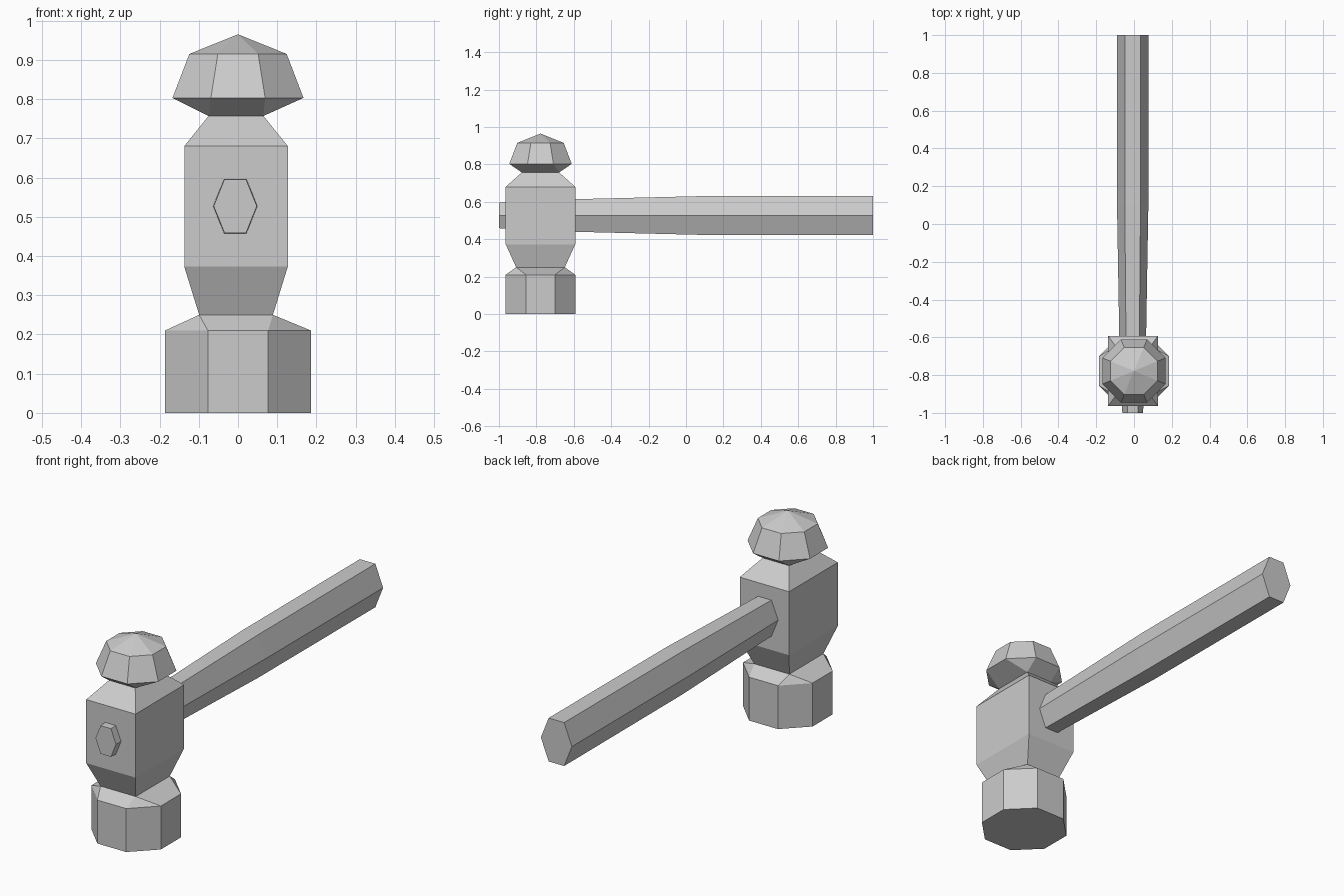
import bpy, bmesh
from mathutils import Vector

if "Cube" in bpy.data.objects:
    bpy.data.objects.remove(bpy.data.objects["Cube"])


def loft(name, rings):
    """Skin equal-length point rings, cap both ends, merge doubled points."""
    bm = bmesh.new()
    rows = [[bm.verts.new(p) for p in ring] for ring in rings]
    n = len(rows[0])
    for a, b in zip(rows, rows[1:]):
        for i in range(n):
            j = (i + 1) % n
            bm.faces.new((a[i], a[j], b[j], b[i]))
    bm.faces.new(rows[0])
    bm.faces.new(rows[-1])
    bmesh.ops.remove_doubles(bm, verts=bm.verts[:], dist=1e-4)
    bmesh.ops.recalc_face_normals(bm, faces=bm.faces[:])
    mesh = bpy.data.meshes.new(name)
    bm.to_mesh(mesh)
    bm.free()
    obj = bpy.data.objects.new(name, mesh)
    bpy.context.collection.objects.link(obj)
    return obj


HEAD_Y = -0.778


def head_ring(z, hx, hy, fx, fy, cx):
    """Eight-point ring; a rectangle when the flats reach the corners."""
    pts = [(hx, -fy), (hx, fy), (fx, hy), (-fx, hy),
           (-hx, fy), (-hx, -fy), (-fx, -hy), (fx, -hy)]
    return [Vector((cx + x, HEAD_Y + y, z)) for x, y in pts]


def octagon(z, r, cx=0.0):
    return head_ring(z, r, r, r * 0.4142, r * 0.4142, cx)


def box(z, hx, hy):
    return head_ring(z, hx, hy, hx, hy, -0.005)


# Hammer head: octagonal face, square body, faceted ball
loft("hammer_head", [
    octagon(0.0, 0.186),
    octagon(0.21, 0.186),
    box(0.25, 0.094, 0.13),
    box(0.373, 0.132, 0.186),
    box(0.68, 0.132, 0.186),
    box(0.757, 0.07, 0.1),
    octagon(0.803, 0.167),
    octagon(0.915, 0.124),
    octagon(0.965, 0.0),
])


def hexagon(y, hx, hz):
    pts = [(1, 0), (0.5, 1), (-0.5, 1), (-1, 0), (-0.5, -1), (0.5, -1)]
    return [Vector((-0.007 + a * hx, y, 0.527 + b * hz)) for a, b in pts]


# Handle: six-sided shaft passing through the head
loft("handle", [
    hexagon(-1.0, 0.055, 0.068),
    hexagon(-0.6, 0.071, 0.087),
    hexagon(0.1, 0.083, 0.104),
    hexagon(1.0, 0.083, 0.105),
])
